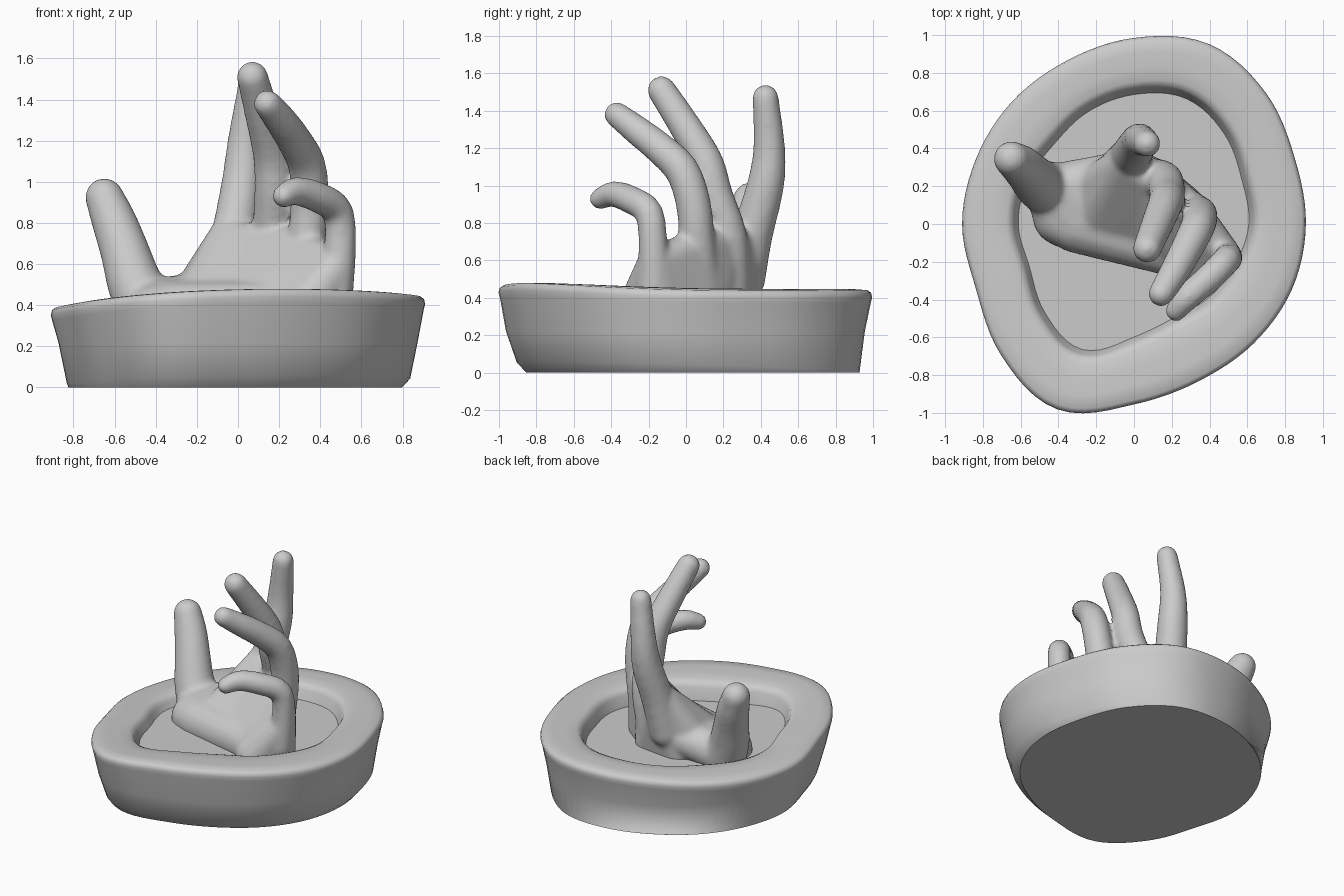
import bpy, bmesh, math
from mathutils import Vector, Matrix

cube = bpy.data.objects.get("Cube")
if cube:
    bpy.data.objects.remove(cube, do_unlink=True)

clay = bpy.data.materials.new("grey_clay")
clay.use_nodes = True
clay.diffuse_color = (0.6, 0.6, 0.6, 1)
clay.node_tree.nodes["Principled BSDF"].inputs["Base Color"].default_value = (0.6, 0.6, 0.6, 1)


def make_object(name, bm):
    mesh = bpy.data.meshes.new(name)
    bmesh.ops.recalc_face_normals(bm, faces=bm.faces)
    bm.to_mesh(mesh)
    bm.free()
    mesh.materials.append(clay)
    obj = bpy.data.objects.new(name, mesh)
    bpy.context.collection.objects.link(obj)
    return obj


def spline(a, b, c, d, t):
    return b + (c - a) * (t / 2) + (a * 2 - b * 5 + c * 4 - d) * (t * t / 2) + (b * 3 - a - c * 3 + d) * (t ** 3 / 2)


# Basin: rounded lopsided outlines, given as radii at equal angles
OUTER = [.91, .92, .985, 1.032, .985, .935, .915, .905, .91, .905, .99, 1.062, .955, .9, .895, .905]
INNER = [.63, .64, .7, .745, .71, .665, .62, .63, .635, .62, .69, .745, .62, .56, .575, .595]
SEGMENTS = 96


def outline(radii):
    n, points = len(radii), []
    for k in range(SEGMENTS):
        i, t = divmod(k * n / SEGMENTS, 1)
        i = int(i)
        r = spline(radii[i - 1], radii[i], radii[(i + 1) % n], radii[(i + 2) % n], t)
        a = 2 * math.pi * k / SEGMENTS
        points.append(Vector((r * math.cos(a), r * math.sin(a), 0)))
    return points


def rim_height(p):
    return .46 + .03 * p.x - .02 * p.y - .05 * p.x ** 2


outer, inner = outline(OUTER), outline(INNER)
bm = bmesh.new()
rings = []


def add_ring(place):
    rings.append([bm.verts.new(place(o, i)) for o, i in zip(outer, inner)])


def at(p, z):
    return Vector((p.x, p.y, z))


add_ring(lambda o, i: at(o * (.9 - .02 * max(0, o.x - o.y)) + Vector((-.005, .035, 0)), 0))
add_ring(lambda o, i: at(o * .917 + Vector((.003, .015, 0)), .03 + .015 * o.x - .027 * o.y))
add_ring(lambda o, i: at(o * .96, .22))
for scale, drop in ((.992, .07), (1, .04), (.994, .016), (.975, .003)):
    add_ring(lambda o, i: at(o * scale, rim_height(o) - drop))
for mix, drop in ((.3, 0), (.6, .002), (.85, .008), (.95, .022), (1, .05)):
    add_ring(lambda o, i: at(o.lerp(i, mix), rim_height(o.lerp(i, mix)) - drop))
add_ring(lambda o, i: at(i * .965, .335))
for low, high in zip(rings, rings[1:]):
    for k in range(SEGMENTS):
        j = (k + 1) % SEGMENTS
        bm.faces.new((low[k], low[j], high[j], high[k])).smooth = True
for ring in (rings[0], rings[-1]):
    for edge in bm.faces.new(ring).edges:
        edge.smooth = False
make_object("basin", bm)

# Hand: hulls around balls (x, y, z, radius), fused into one skin
hand_bm = bmesh.new()


def hull(balls):
    part = bmesh.new()
    for x, y, z, r in balls:
        bmesh.ops.create_icosphere(part, subdivisions=3, radius=r, matrix=Matrix.Translation((x, y, z)))
    result = bmesh.ops.convex_hull(part, input=part.verts)
    loose = {g for g in result["geom_interior"] if isinstance(g, bmesh.types.BMVert)}
    bmesh.ops.delete(part, geom=list(loose), context="VERTS")
    mesh = bpy.data.meshes.new("part")
    part.to_mesh(mesh)
    part.free()
    hand_bm.from_mesh(mesh)
    bpy.data.meshes.remove(mesh)


def finger(balls, steps=3):
    pts = [Vector(b) for b in balls]
    pts = [pts[0] * 2 - pts[1]] + pts + [pts[-1] * 2 - pts[-2]]
    path = [spline(*pts[i:i + 4], s / steps) for i in range(len(pts) - 3) for s in range(steps)]
    path.append(pts[-2])
    for pair in zip(path, path[1:]):
        hull(pair)


# Thumb, index, middle, ring and little finger
finger([(-.44, .18, .38, .15), (-.5, .21, .5, .135), (-.55, .26, .66, .12), (-.6, .31, .8, .11),
        (-.65, .345, .925, .094)])
finger([(-.06, .31, .5, .115), (-.02, .355, .74, .11), (.02, .425, 1, .1), (.035, .445, 1.2, .086),
        (.07, .425, 1.47, .071)])
finger([(.1, .25, .45, .1), (.16, .23, .72, .1), (.175, .155, .95, .096), (.165, .105, 1.13, .093),
        (.115, -.02, 1.34, .085), (.07, -.13, 1.51, .077)])
finger([(.27, .09, .45, .1), (.33, .06, .7, .097), (.35, .04, .9, .094), (.335, -.02, 1.08, .092),
        (.275, -.14, 1.2, .086), (.21, -.26, 1.295, .079), (.143, -.37, 1.38, .068)])
finger([(.46, -.17, .45, .1), (.495, -.175, .66, .08), (.487, -.195, .85, .076), (.4, -.285, .92, .076),
        (.285, -.385, .955, .07), (.222, -.46, .93, .057)])

# Palm blade below the knuckles
hull([(-.04, .32, .7, .1), (.14, .21, .7, .1), (.12, .23, .34, .11), (-.12, .26, .34, .11)])
hull([(.14, .21, .7, .1), (.31, .06, .67, .095), (.27, .09, .34, .11), (.1, .02, .36, .13), (.1, .22, .34, .11)])
hull([(.31, .06, .67, .095), (.48, -.17, .59, .09), (.43, -.14, .34, .11), (.3, -.225, .36, .135),
      (.1, 0, .36, .13), (.27, .09, .34, .11)])
# Heel of the palm and thumb mound
hull([(-.42, .17, .38, .15), (-.385, .035, .35, .15), (-.3, 0, .36, .155), (-.12, -.035, .36, .155),
      (.1, -.04, .37, .16), (.25, -.15, .38, .14), (.08, .1, .45, .13), (-.1, .27, .46, .11), (-.27, .22, .42, .11)])
# Slanting palm face from the heel up to the knuckles
hull([(-.05, .32, .74, .09), (-.1, .28, .55, .1), (-.2, .2, .45, .12), (-.2, .02, .38, .14), (.03, 0, .4, .15),
      (.12, .2, .68, .09)])
hull([(.12, .18, .68, .09), (.29, .03, .64, .09), (.03, 0, .4, .15), (.25, -.14, .41, .13), (.44, -.17, .55, .09)])

hand = make_object("hand", hand_bm)
skin = hand.modifiers.new("fuse", "REMESH")
skin.mode = "VOXEL"
skin.voxel_size = .016
skin.use_smooth_shade = True
soften = hand.modifiers.new("soften", "SMOOTH")
soften.factor = .5
soften.iterations = 10
